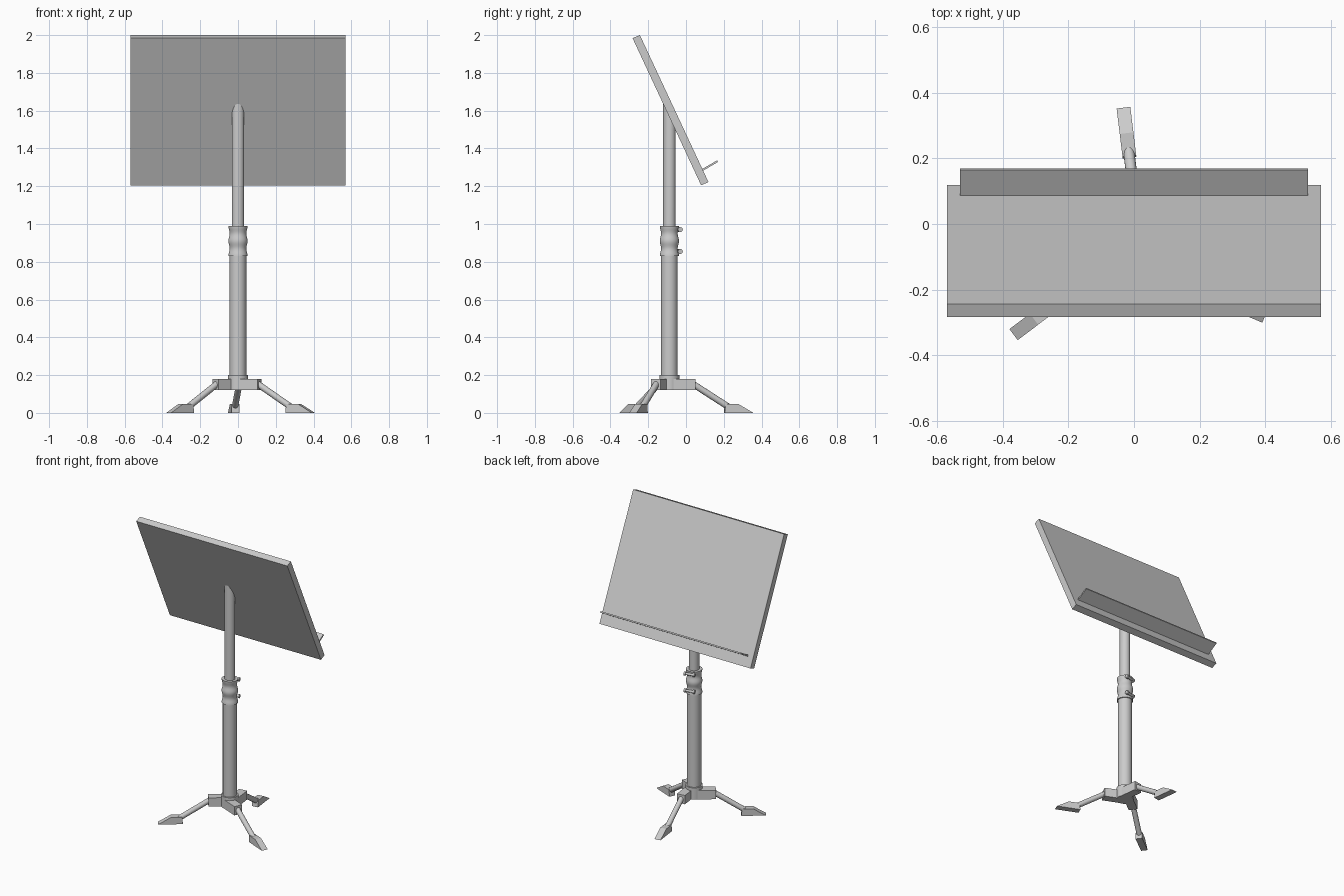
import bpy, bmesh, math
from mathutils import Vector, Matrix

if "Cube" in bpy.data.objects:
    bpy.data.objects.remove(bpy.data.objects["Cube"])

CY = -0.088                      # y of the pole axis
SEG = 32


def finish(name, bm, smooth=False):
    bmesh.ops.recalc_face_normals(bm, faces=bm.faces)
    me = bpy.data.meshes.new(name)
    bm.to_mesh(me)
    bm.free()
    ob = bpy.data.objects.new(name, me)
    bpy.context.collection.objects.link(ob)
    if smooth:
        bpy.ops.object.select_all(action='DESELECT')
        ob.select_set(True)
        bpy.context.view_layer.objects.active = ob
        bpy.ops.object.shade_smooth_by_angle(angle=math.radians(35))
    return ob


def prism(name, profile, half, matrix=Matrix()):
    """Extrude an (a, z) outline sideways: local x is the width."""
    bm = bmesh.new()
    f = bm.faces.new([bm.verts.new((-half, a, z)) for a, z in profile])
    r = bmesh.ops.extrude_face_region(bm, geom=[f])
    vs = [v for v in r['geom'] if isinstance(v, bmesh.types.BMVert)]
    bmesh.ops.translate(bm, verts=vs, vec=(2 * half, 0, 0))
    bm.transform(matrix)
    return finish(name, bm)


def lathe(name, profile):
    """Closed turned part around the pole axis from (radius, z) points."""
    bm = bmesh.new()
    rings = [[bm.verts.new((r * math.cos(2 * math.pi * i / SEG),
                            CY + r * math.sin(2 * math.pi * i / SEG), z))
              for i in range(SEG)] for r, z in profile]
    for lo, hi in zip(rings, rings[1:]):
        for i in range(SEG):
            j = (i + 1) % SEG
            bm.faces.new((lo[i], lo[j], hi[j], hi[i]))
    bm.faces.new(rings[0])
    bm.faces.new(rings[-1])
    return finish(name, bm, True)


def rod(name, a, b, radius, seg=16):
    a, b = Vector(a), Vector(b)
    bm = bmesh.new()
    bmesh.ops.create_cone(bm, cap_ends=True, segments=seg, radius1=radius,
                          radius2=radius, depth=(b - a).length)
    rot = (b - a).to_track_quat('Z', 'Y').to_matrix().to_4x4()
    bm.transform(Matrix.Translation((a + b) / 2) @ rot)
    return finish(name, bm, True)


# Tilted desk board and its page ledge
prism("desk_board", [(-0.283, 1.984), (-0.244, 2.0), (0.119, 1.222), (0.08, 1.205)], 0.57)
prism("page_ledge", [(0.08, 1.288), (0.165, 1.337), (0.169, 1.328), (0.085, 1.279)], 0.53)

# Upper pole, top mitred to lie against the back of the board
upper = lathe("upper_pole", [(0.033, 0.9), (0.033, 1.6)])
for v in upper.data.vertices:
    if v.co.z > 1.5:
        v.co.z = 1.99 + (v.co.y + 0.283) * (1.205 - 1.984) / 0.363

# Lower pole, base ring and wavy clamp collar
lathe("lower_pole", [(0.044, 0.13), (0.044, 0.86)])
lathe("base_ring", [(0.053, 0.12), (0.053, 0.2)])
n = 24
wave = [(0.0475 + 0.0035 * math.cos(4 * math.pi * i / n), 0.83 + 0.16 * i / n)
        for i in range(n + 1)]
lathe("clamp_collar", wave)

# Clamp bolts with heads at both ends
axis = Vector((math.cos(math.radians(14)), math.sin(math.radians(14)), 0))
for k, z in enumerate((0.855, 0.97)):
    c = Vector((0, CY + 0.05, z))
    rod(f"clamp_bolt_{k}", c - axis * 0.036, c + axis * 0.036, 0.008)
    for s in (-1, 1):
        rod(f"bolt_head_{k}_{s}", c + axis * s * 0.024, c + axis * s * 0.035, 0.013)

# Three legs: hub arm, sloping rod and wedge foot
for k in range(3):
    m = (Matrix.Translation((0, CY, 0))
         @ Matrix.Rotation(math.radians(7 + 120 * k), 4, 'Z')
         @ Matrix.Translation((0.022, 0, 0)))
    prism(f"hub_arm_{k}", [(0, 0.12), (0.133, 0.12), (0.133, 0.18), (0, 0.18)], 0.028, m)
    rod(f"leg_rod_{k}", m @ Vector((0, 0.12, 0.155)), m @ Vector((0, 0.32, 0.027)), 0.017)
    prism(f"foot_{k}", [(0.29, 0), (0.443, 0), (0.365, 0.046), (0.295, 0.046)], 0.021, m)
